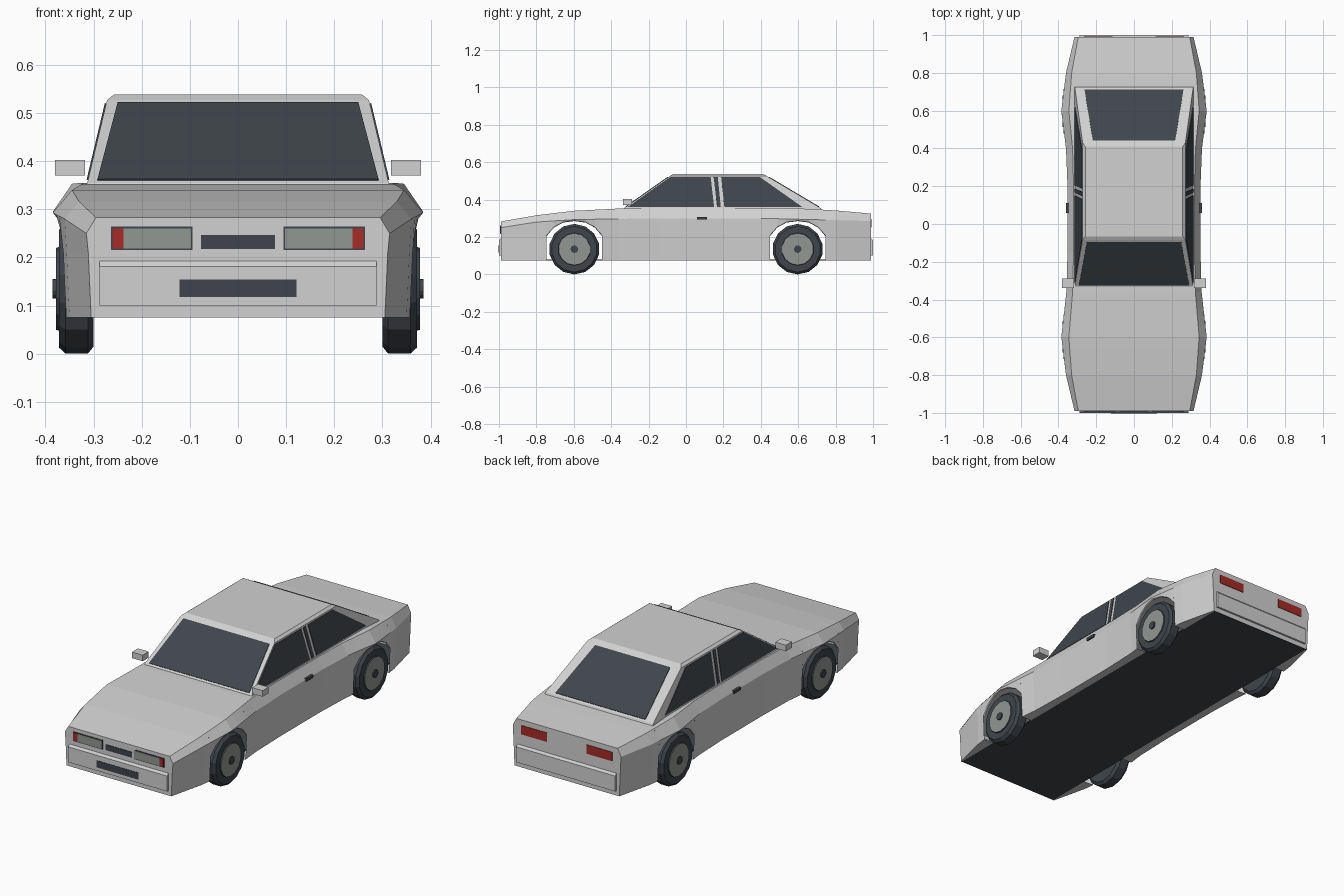
import bpy, bmesh, math
from mathutils import Vector

cube = bpy.data.objects.get("Cube")
if cube:
    bpy.data.objects.remove(cube)


def material(name, rgb):
    m = bpy.data.materials.new(name)
    m.use_nodes = True
    m.diffuse_color = (*rgb, 1)
    m.node_tree.nodes["Principled BSDF"].inputs["Base Color"].default_value = (*rgb, 1)
    return m


PAINT = material("silver paint", (0.64, 0.64, 0.64))
DARK = material("dark glass and rubber", (0.05, 0.06, 0.072))
GREY = material("lens and rim grey", (0.29, 0.31, 0.29))
RED = material("red lamp", (0.38, 0.025, 0.02))


def finish(name, bm, *mats, recalc=True):
    bmesh.ops.remove_doubles(bm, verts=bm.verts, dist=1e-5)
    if recalc:
        bmesh.ops.recalc_face_normals(bm, faces=bm.faces)
    mesh = bpy.data.meshes.new(name)
    bm.to_mesh(mesh)
    bm.free()
    for m in mats:
        mesh.materials.append(m)
    ob = bpy.data.objects.new(name, mesh)
    bpy.context.collection.objects.link(ob)
    return ob


def prism(name, near, far, mat):
    """Solid between two matching outlines."""
    bm = bmesh.new()
    a = [bm.verts.new(p) for p in near]
    b = [bm.verts.new(p) for p in far]
    bm.faces.new(a)
    bm.faces.new(b)
    for i in range(len(a)):
        j = (i + 1) % len(a)
        bm.faces.new((a[i], a[j], b[j], b[i]))
    return finish(name, bm, mat)


def plate(name, pts, mat, lift=0.003):
    """Thin plate straddling the surface it lies on."""
    pts = [Vector(p) for p in pts]
    n = (pts[1] - pts[0]).cross(pts[2] - pts[0]).normalized() * lift
    return prism(name, [p - n for p in pts], [p + n for p in pts], mat)


def box(name, x0, x1, y0, y1, z0, z1, mat):
    rect = [(x0, y0), (x1, y0), (x1, y1), (x0, y1)]
    return prism(name, [(*p, z0) for p in rect], [(*p, z1) for p in rect], mat)


def lerp(a, b, t):
    return a + (b - a) * t


# Body shell: y, shoulder x, shoulder z, ridge x, ridge z
KEYS = [(-0.99, 0.295, 0.283, 0.315, 0.25), (-0.8, 0.33, 0.316, 0.36, 0.28),
        (-0.6, 0.345, 0.34, 0.385, 0.293), (-0.36, 0.325, 0.352, 0.358, 0.297),
        (-0.15, 0.32, 0.355, 0.352, 0.3), (0.2, 0.32, 0.355, 0.352, 0.3),
        (0.4, 0.325, 0.355, 0.36, 0.3), (0.6, 0.345, 0.353, 0.385, 0.295),
        (0.8, 0.33, 0.342, 0.36, 0.29), (0.99, 0.295, 0.325, 0.315, 0.285)]
ARCH = [(-0.148, 0.205), (-0.11, 0.25), (-0.06, 0.277), (0, 0.285),
        (0.06, 0.277), (0.11, 0.25), (0.148, 0.205)]
AXLE, FLOOR, INNER = 0.597, 0.075, 0.3


def section(y, low):
    for a, b in zip(KEYS, KEYS[1:]):
        if y <= b[0]:
            break
    t = (y - a[0]) / (b[0] - a[0])
    xs, zs, xr, zr = (lerp(p, q, t) for p, q in zip(a[1:], b[1:]))
    return [(xs, y, zs), (xr, y, max(zr, low + 0.006)),
            (xr - 0.004, y, max(0.21, low + 0.003)), (xr - 0.01, y, low),
            (INNER, y, low)]


stations = [(k[0], FLOOR) for k in KEYS if abs(abs(k[0]) - AXLE) > 0.148]
for c in (-AXLE, AXLE):
    edge = ARCH[-1][0]
    stations += [(c - edge, FLOOR), (c + edge, FLOOR)]
    stations += [(c + d + (1e-4 if d < 0 else -1e-4 if d > 0 else 0), z) for d, z in ARCH]
stations.sort()

bm = bmesh.new()
rings = [(low, section(y, low)) for y, low in stations]
for (la, a), (lb, b) in zip(rings, rings[1:]):
    bm.faces.new([bm.verts.new(p) for p in
                  [(-a[0][0], *a[0][1:]), a[0], b[0], (-b[0][0], *b[0][1:])]])
    if b[0][1] - a[0][1] < 0.001:
        continue
    rows = 4 if la == lb == FLOOR else 3
    for s in (1, -1):
        for i in range(rows):
            quad = [a[i], a[i + 1], b[i + 1], b[i]]
            bm.faces.new([bm.verts.new((s * x, y, z)) for x, y, z in quad[::s]])
for ring, step in ((rings[0][1], 1), (rings[-1][1], -1)):
    loop = [(-x, y, z) for x, y, z in ring] + ring[::-1]
    bm.faces.new([bm.verts.new(p) for p in loop[::step]])
finish("body_shell", bm, PAINT, recalc=False)
box("floor_pan", -INNER, INNER, -0.988, 0.988, FLOOR, FLOOR + 0.006, DARK)

# Cabin: half width, front y, rear y, height
LAYERS = [(0.315, -0.335, 0.725, 0.345), (0.313, -0.33, 0.72, 0.355),
          (0.272, -0.085, 0.43, 0.527), (0.258, -0.065, 0.41, 0.538)]
bm = bmesh.new()
loops = [[bm.verts.new((x, y, z)) for x, y in ((-w, f), (w, f), (w, r), (-w, r))]
         for w, f, r, z in LAYERS]
for a, b in zip(loops, loops[1:]):
    for i in range(4):
        j = (i + 1) % 4
        bm.faces.new((a[i], a[j], b[j], b[i]))
bm.faces.new(loops[-1])
finish("cabin", bm, PAINT)
BASE, EAVE = LAYERS[1], LAYERS[2]


def end_glass(name, k, wide, narrow):
    def row(t, w):
        y, z = lerp(BASE[k], EAVE[k], t), lerp(BASE[3], EAVE[3], t)
        return [(-w, y, z), (w, y, z)]
    plate(name, row(0.03, wide) + row(0.96, narrow)[::-1], DARK)


end_glass("windscreen", 1, 0.292, 0.25)
end_glass("rear_window", 2, 0.262, 0.218)

# Side windows: bottom front, bottom rear, top rear, top front (y)
PANES = {"front_window": (-0.31, 0.15, 0.132, -0.085),
         "pillar_window": (0.166, 0.186, 0.17, 0.148),
         "rear_side_window": (0.205, 0.62, 0.395, 0.188)}


def side_x(z):
    return lerp(BASE[0], EAVE[0], (z - BASE[3]) / (EAVE[3] - BASE[3]))


for s, side in ((1, "left"), (-1, "right")):
    for name, ys in PANES.items():
        zs = (0.361, 0.361, 0.52, 0.52)
        plate(f"{side}_{name}", [(s * side_x(z), y, z) for y, z in zip(ys, zs)], DARK)

    # Mirrors and door handles
    box(f"{side}_mirror", s * 0.318, s * 0.38, -0.338, -0.288, 0.37, 0.402, PAINT)
    box(f"{side}_door_handle", s * 0.345, s * 0.36, 0.058, 0.112, 0.293, 0.308, DARK)

    # Lamps
    def lamp(name, x0, x1, z0, z1, y, depth, mat):
        box(f"{side}_{name}", s * x0, s * x1, y - depth, y + depth, z0, z1, mat)
    lamp("headlamp_frame", 0.094, 0.264, 0.215, 0.264, -0.99, 0.003, DARK)
    lamp("headlamp_lens", 0.098, 0.238, 0.219, 0.26, -0.99, 0.0045, GREY)
    lamp("headlamp_marker", 0.238, 0.261, 0.219, 0.26, -0.99, 0.0045, RED)
    lamp("tail_lamp", 0.115, 0.265, 0.25, 0.297, 0.99, 0.003, RED)

    # Wheels, turned from a profile of radius and x; third value is the colour slot
    profile = [(0, 0.3, 0), (0.12, 0.3, 0), (0.135, 0.312, 0), (0.135, 0.358, 0),
               (0.122, 0.372, 0), (0.087, 0.372, 0), (0.085, 0.378, 1),
               (0.02, 0.378, 0), (0.02, 0.385, 0), (0, 0.385, 0)]
    for c, end in ((-AXLE, "front"), (AXLE, "rear")):
        bm = bmesh.new()
        n = 14
        for i in range(n):
            t0, t1 = (math.tau * k / n for k in (i, i + 1))
            for (r0, x0, m), (r1, x1, _) in zip(profile, profile[1:]):
                pts = [(r0, x0, t0), (r1, x1, t0), (r1, x1, t1), (r0, x0, t1)]
                if r0 == 0:
                    pts.pop()
                if r1 == 0:
                    pts.pop(2)
                f = bm.faces.new([bm.verts.new((s * x, c + r * math.sin(t),
                                                0.135 + r * math.cos(t))) for r, x, t in pts])
                f.material_index = m
        finish(f"{end}_{side}_wheel", bm, DARK, GREY)

# Bumpers with a sloping top lip
for s, end in ((-1, "front"), (1, "rear")):
    outline = [(0.985, 0.1), (1.0, 0.1), (1.0, 0.181), (0.985, 0.198)]
    prism(f"{end}_bumper", [(-0.288, s * y, z) for y, z in outline],
          [(0.288, s * y, z) for y, z in outline], PAINT)

# Grille and lower intake
box("grille", -0.077, 0.077, -0.993, -0.987, 0.218, 0.247, DARK)
box("lower_intake", -0.122, 0.122, -1.002, -0.997, 0.118, 0.154, DARK)
